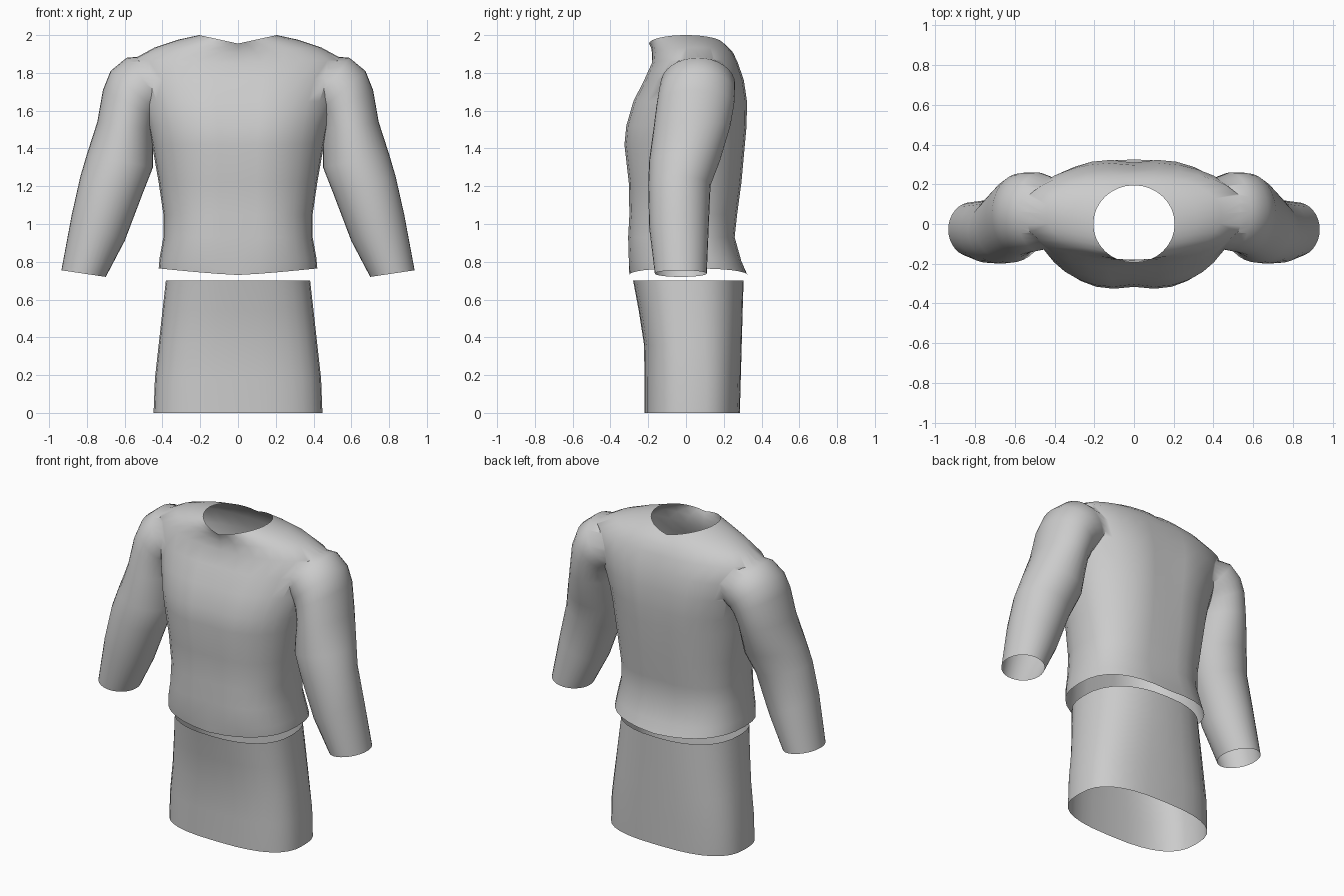
import bpy, bmesh, math
from mathutils import Vector

if "Cube" in bpy.data.objects:
    bpy.data.objects.remove(bpy.data.objects["Cube"])

N = 32
fabric = bpy.data.materials.new("grey fabric")
fabric.diffuse_color = (0.6, 0.6, 0.6, 1)
fabric.use_nodes = True
fabric.node_tree.nodes["Principled BSDF"].inputs["Base Color"].default_value = fabric.diffuse_color


def spow(v, e):
    return math.copysign(abs(v) ** e, v)


def loft(name, rings, capped):
    """Skin a list of N-point rings into a tube."""
    bm = bmesh.new()
    loops = [[bm.verts.new(p) for p in r] for r in rings]
    for a, b in zip(loops, loops[1:]):
        for i in range(N):
            j = (i + 1) % N
            bm.faces.new((a[i], a[j], b[j], b[i]))
    if capped:
        bm.faces.new(loops[0][::-1])
        bm.faces.new(loops[-1])
    bmesh.ops.recalc_face_normals(bm, faces=bm.faces)
    me = bpy.data.meshes.new(name)
    bm.to_mesh(me)
    bm.free()
    me.materials.append(fabric)
    ob = bpy.data.objects.new(name, me)
    bpy.context.collection.objects.link(ob)
    return ob


def body_ring(z, hx, y0, y1, n=2.4, side=0.0, mid=0.0, groove=0.0):
    """Flat rounded section; side lifts the flanks, groove dents the centre line."""
    pts = []
    for i in range(N):
        t = 2 * math.pi * i / N
        c, s = math.cos(t), math.sin(t)
        x = hx * spow(c, 2 / n)
        w = spow(s, 2 / n)
        y = mid + (w * (y1 - mid) if s > 0 else -w * (y0 - mid))
        y *= 1 - groove * math.exp(-(x / 0.1) ** 2)
        pts.append((x, y, z + side * abs(c)))
    return pts


def sleeve_ring(inner, outer, y0, y1, side):
    """Elliptical section between an inner and outer point in x-z."""
    a, b = Vector(inner), Vector(outer)
    m, h = (a + b) / 2, (b - a) / 2
    pts = []
    for i in range(N):
        t = 2 * math.pi * i / N
        p = m + h * math.cos(t)
        pts.append((side * p.x, (y0 + y1) / 2 + (y1 - y0) / 2 * math.sin(t), p.y))
    return pts


def smooth(ob, angle):
    bpy.ops.object.select_all(action='DESELECT')
    ob.select_set(True)
    bpy.context.view_layer.objects.active = ob
    bpy.ops.object.shade_smooth_by_angle(angle=math.radians(angle))


# Shirt body, hem to neckline
shirt = loft("shirt", [
    body_ring(0.73, 0.42, -0.30, 0.325, 2.5, 0.035),
    body_ring(0.80, 0.415, -0.31, 0.30, 2.5, 0.02, 0, 0.03),
    body_ring(0.93, 0.395, -0.315, 0.265, 2.5, 0, 0, 0.04),
    body_ring(1.05, 0.395, -0.31, 0.28, 2.4, 0, 0, 0.05),
    body_ring(1.22, 0.42, -0.315, 0.305, 2.3, 0, 0, 0.06),
    body_ring(1.42, 0.455, -0.34, 0.325, 2.2, 0, 0, 0.07),
    body_ring(1.52, 0.475, -0.33, 0.335, 2.2, 0, 0, 0.08),
    body_ring(1.65, 0.51, -0.29, 0.335, 2.2, 0, 0.03, 0.08),
    body_ring(1.76, 0.55, -0.23, 0.315, 2.2, 0, 0.05, 0.06),
    body_ring(1.85, 0.56, -0.185, 0.28, 2.2, 0.02, 0.06, 0.03),
    body_ring(1.905, 0.44, -0.18, 0.25, 2.1, 0.03, 0.05),
    body_ring(1.935, 0.32, -0.185, 0.22, 2.0, 0.04, 0.03),
    body_ring(1.955, 0.205, -0.195, 0.195, 2.0, 0.045),
], True)

# Elbow-length sleeves, cuff to shoulder
arm = [
    ((0.70, 0.72), (0.935, 0.755), -0.165, 0.11),
    ((0.60, 0.91), (0.88, 1.05), -0.195, 0.12),
    ((0.505, 1.16), (0.835, 1.25), -0.20, 0.13),
    ((0.45, 1.30), (0.80, 1.37), -0.195, 0.18),
    ((0.45, 1.50), (0.745, 1.54), -0.17, 0.235),
    ((0.43, 1.56), (0.715, 1.71), -0.155, 0.255),
    ((0.41, 1.58), (0.675, 1.81), -0.145, 0.26),
    ((0.38, 1.60), (0.59, 1.88), -0.135, 0.26),
    ((0.28, 1.62), (0.36, 1.90), -0.09, 0.20),
]
for side in (-1, 1):
    sleeve = loft("sleeve", [sleeve_ring(*r, side) for r in arm], True)
    mod = shirt.modifiers.new("join_sleeve", 'BOOLEAN')
    mod.operation, mod.solver, mod.object = 'UNION', 'EXACT', sleeve
    bpy.context.view_layer.objects.active = shirt
    bpy.ops.object.modifier_apply(modifier=mod.name)
    bpy.data.objects.remove(sleeve)

# Open the hem, neck and cuffs
bm = bmesh.new()
bm.from_mesh(shirt.data)
caps = [f for f in bm.faces if len(f.verts) >= N - 2]
bmesh.ops.delete(bm, geom=caps, context='FACES')
bm.to_mesh(shirt.data)
bm.free()
smooth(shirt, 60)

# Skirt, open at both ends
skirt = loft("skirt", [
    body_ring(0.0, 0.447, -0.22, 0.285, 2.7, 0, 0.03),
    body_ring(0.18, 0.44, -0.22, 0.29, 2.7, 0, 0.03),
    body_ring(0.36, 0.42, -0.222, 0.295, 2.6, 0, 0.02),
    body_ring(0.54, 0.40, -0.25, 0.30, 2.5, 0, 0.01),
    body_ring(0.70, 0.382, -0.28, 0.305, 2.4),
], False)
smooth(skirt, 60)
